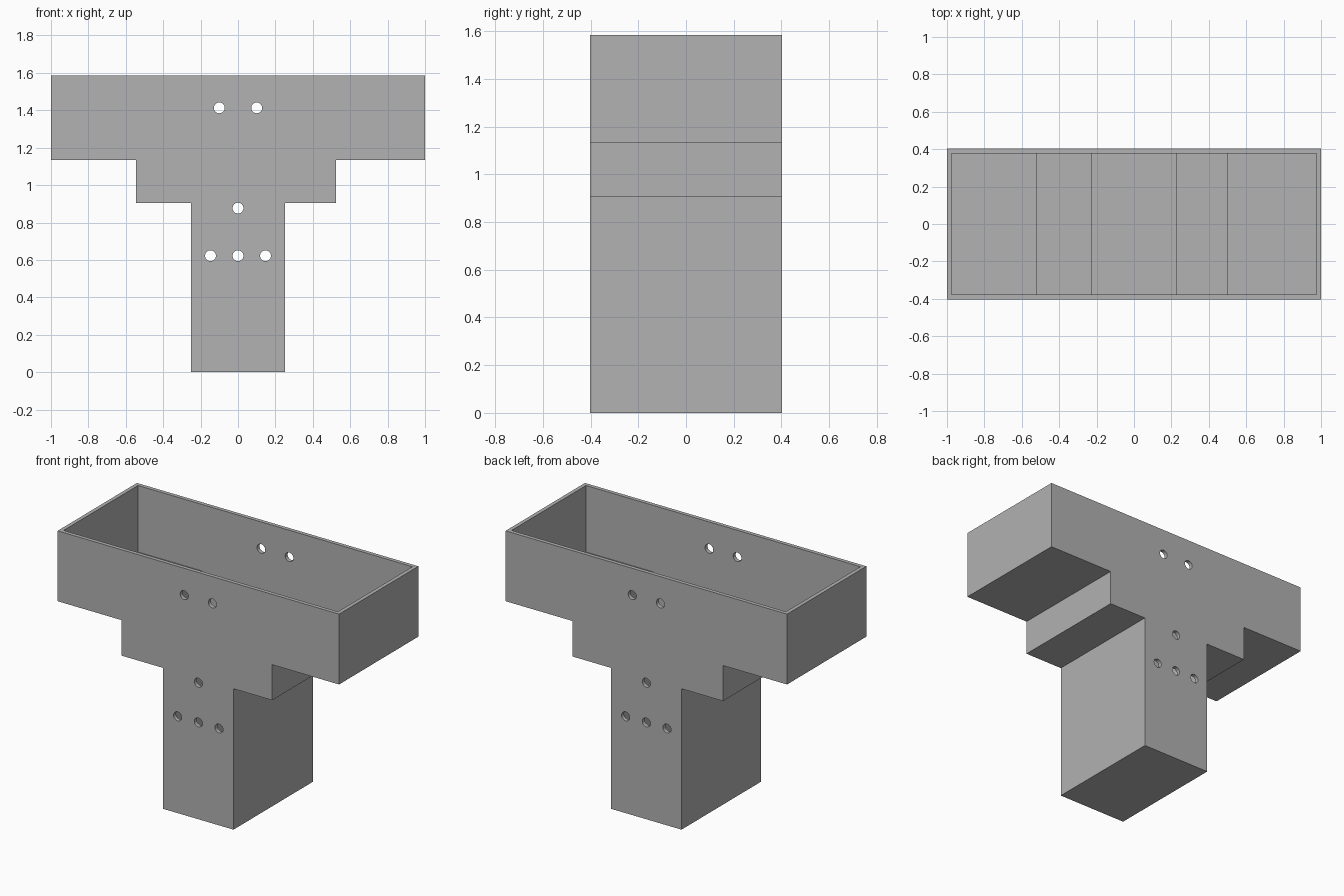
import bpy, bmesh
from math import pi
from mathutils import Matrix

cube = bpy.data.objects.get("Cube")
if cube:
    bpy.data.objects.remove(cube, do_unlink=True)

HALF_DEPTH = 0.4025
HEIGHT = 1.585
WALL = 0.025

grey = bpy.data.materials.new("plain grey")
grey.use_nodes = True
colour = (0.445, 0.445, 0.445, 1)
grey.diffuse_color = colour
grey.node_tree.nodes["Principled BSDF"].inputs["Base Color"].default_value = colour


def make_object(name, bm):
    bmesh.ops.recalc_face_normals(bm, faces=bm.faces)
    mesh = bpy.data.meshes.new(name)
    bm.to_mesh(mesh)
    bm.free()
    mesh.materials.append(grey)
    obj = bpy.data.objects.new(name, mesh)
    bpy.context.collection.objects.link(obj)
    return obj


def stepped_prism(name, inset, top):
    """Stepped T profile, moved inwards by inset and extruded along y."""
    stem, step_l, step_r, bar = [v - inset for v in (0.25, 0.545, 0.525, 1.0)]
    foot, step, shelf = [v + inset for v in (0, 0.905, 1.133)]
    y = HALF_DEPTH - inset
    right = [(stem, foot), (stem, step), (step_r, step),
             (step_r, shelf), (bar, shelf), (bar, top)]
    left = [(-bar, top), (-bar, shelf), (-step_l, shelf),
            (-step_l, step), (-stem, step), (-stem, foot)]
    bm = bmesh.new()
    face = bm.faces.new([bm.verts.new((x, -y, z)) for x, z in right + left])
    result = bmesh.ops.extrude_face_region(bm, geom=[face])
    verts = [v for v in result["geom"] if isinstance(v, bmesh.types.BMVert)]
    bmesh.ops.translate(bm, verts=verts, vec=(0, 2 * y, 0))
    return make_object(name, bm)


# Open-topped hollow body
body = stepped_prism("stepped_planter_body", 0, HEIGHT)
cavity = stepped_prism("cavity_cutter", WALL, HEIGHT + 0.2)

# Round holes through the front and back walls
bm = bmesh.new()
for x, z in [(-0.1, 1.413), (0.1, 1.413), (0, 0.877),
             (-0.147, 0.622), (0, 0.622), (0.147, 0.622)]:
    bmesh.ops.create_cone(
        bm, cap_ends=True, segments=32, radius1=0.029, radius2=0.029, depth=1.2,
        matrix=Matrix.Translation((x, 0, z)) @ Matrix.Rotation(pi / 2, 4, "X"))
holes = make_object("hole_cutter", bm)

bpy.context.view_layer.objects.active = body
body.select_set(True)
for cutter in (cavity, holes):
    cutter.hide_render = True
    mod = body.modifiers.new(cutter.name, "BOOLEAN")
    mod.operation = "DIFFERENCE"
    mod.solver = "EXACT"
    mod.object = cutter
    bpy.ops.object.modifier_apply(modifier=mod.name)
    bpy.data.objects.remove(cutter, do_unlink=True)

bpy.ops.object.shade_smooth_by_angle(angle=pi / 6)
